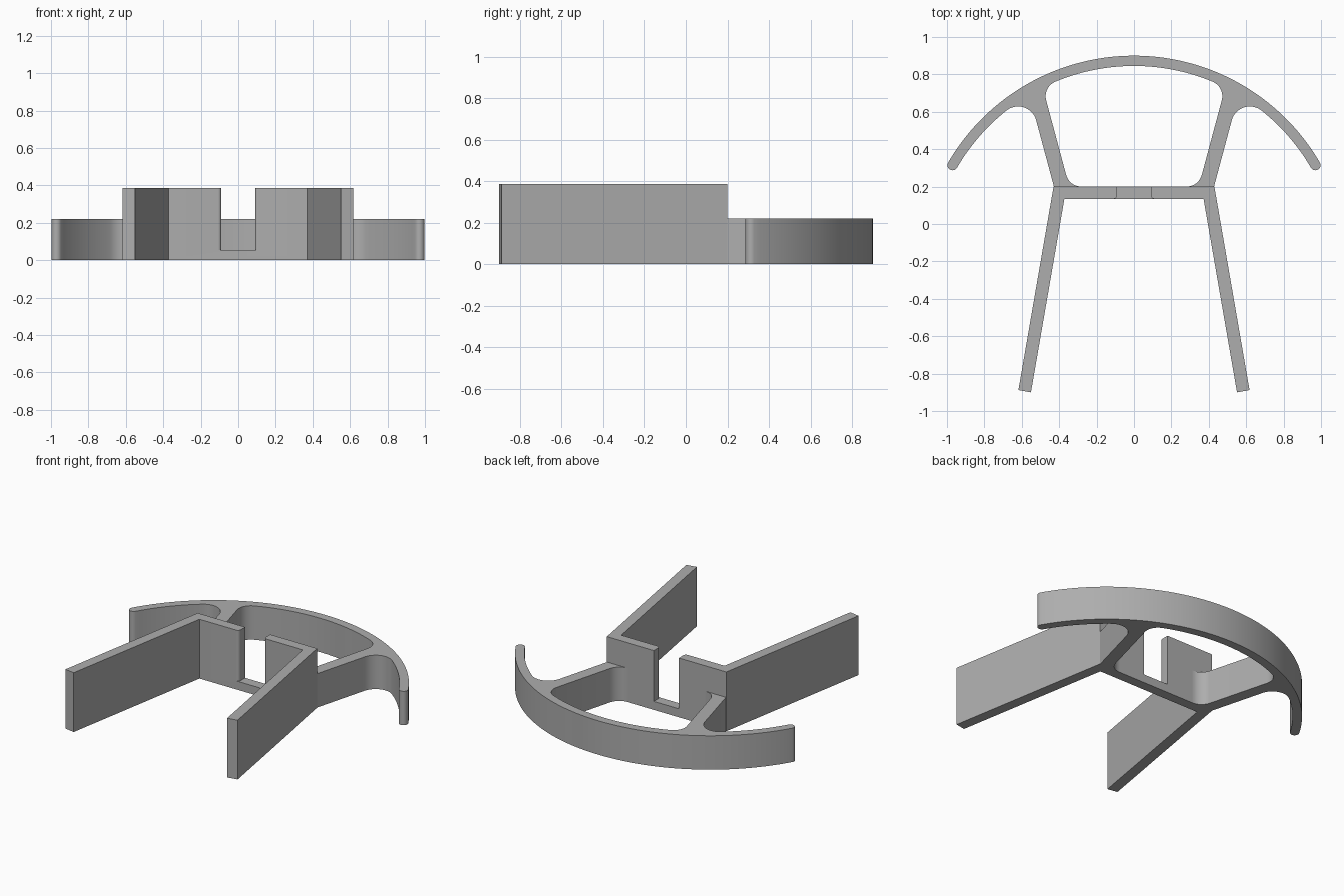
import bpy, bmesh
from math import radians, pi, sin, cos
from mathutils import Vector

cube = bpy.data.objects.get("Cube")
if cube:
    bpy.data.objects.remove(cube)

grey = bpy.data.materials.new("plain grey")
grey.use_nodes = True
grey.diffuse_color = (0.42, 0.42, 0.42, 1)
grey.node_tree.nodes["Principled BSDF"].inputs["Base Color"].default_value = grey.diffuse_color


def polar(angle):
    return Vector((cos(angle), sin(angle)))


def arc(centre, r, a0, a1, steps):
    return [centre + r * polar(a0 + (a1 - a0) * i / steps) for i in range(steps + 1)]


def prism(name, half, z0, z1):
    """Mirror a half outline across x = 0 and extrude it upwards."""
    half = [Vector(p) for p in half]
    outline = half + [Vector((-p.x, p.y)) for p in half[-2:0:-1]]
    bm = bmesh.new()
    face = bm.faces.new([bm.verts.new((p.x, p.y, z0)) for p in outline])
    top = bmesh.ops.extrude_face_region(bm, geom=[face])["geom"]
    bmesh.ops.translate(bm, vec=(0, 0, z1 - z0),
                        verts=[v for v in top if isinstance(v, bmesh.types.BMVert)])
    bmesh.ops.recalc_face_normals(bm, faces=bm.faces)
    mesh = bpy.data.meshes.new(name)
    bm.to_mesh(mesh)
    bm.free()
    mesh.materials.append(grey)
    obj = bpy.data.objects.new(name, mesh)
    bpy.context.collection.objects.link(obj)
    return obj


def activate(obj):
    bpy.ops.object.select_all(action="DESELECT")
    obj.select_set(True)
    bpy.context.view_layer.objects.active = obj


# Bow geometry: big arc with rounded tips, carried by two slanted struts
hub = Vector((0, -0.25))
r_out, r_in = 1.15, 1.095
tip = radians(30.2)
lean = radians(15)
along, across = polar(pi / 2 - lean), polar(-lean)
strut_in, strut_out = Vector((0.346, 0.2)), Vector((0.428, 0.2))


def bow_fillet(base, r, side):
    """Centre of a fillet touching a strut edge and the inside of the bow."""
    p = base + across * r * side - hub
    b = p.dot(along)
    t = -b + (b * b - p.dot(p) + (r_in - r) ** 2) ** 0.5
    centre = hub + p + along * t
    d = centre - hub
    return centre, pi / 2 - Vector((0, 1)).angle(d)


r_a, r_b = 0.085, 0.1
c_in, a_in = bow_fillet(strut_in, r_a, -1)
c_out, a_out = bow_fillet(strut_out, r_b, 1)
c_low = Vector((strut_in.x + r_a * (sin(lean) - 1) / cos(lean), 0.2 + r_a))

bow = arc(hub, r_in, pi / 2, a_in, 16)
bow += arc(c_in, r_a, a_in, -lean, 12)[1:]
bow += arc(c_low, r_a, -lean, -pi / 2, 10)
bow += [strut_out]
bow += arc(c_out, r_b, pi - lean, a_out, 14)
bow += arc(hub, r_in, a_out, tip, 14)[1:]
bow += arc(hub + polar(tip) * (r_in + r_out) / 2, (r_out - r_in) / 2, tip - pi, tip, 10)[1:]
bow += arc(hub, r_out, tip, pi / 2, 36)[1:]
bow_frame = prism("bow_frame", bow, 0, 0.22)

# Taller bracket: cross bar with two splayed legs
bracket = prism("leg_bracket", [(0, 0.135), (0.372, 0.135), (0.551, -0.9),
                                (0.618, -0.888), (0.43, 0.2), (0, 0.2)], 0, 0.385)

# Central notch with rounded front corners
r_n = 0.018
notch = [(0, 0), (0.108, 0)]
notch += arc(Vector((0.108, 0.135 + r_n)), r_n, -pi / 2, -pi, 6)
notch += [(0.09, 0.3), (0, 0.3)]
cutter = prism("notch_cutter", notch, 0.055, 0.6)
cutter.hide_render = True
cut = bracket.modifiers.new("notch", "BOOLEAN")
cut.operation = "DIFFERENCE"
cut.solver = "EXACT"
cut.object = cutter
activate(bracket)
bpy.ops.object.modifier_apply(modifier=cut.name)
bpy.data.objects.remove(cutter)

# Smooth curves, crisp corners
for obj in (bow_frame, bracket):
    activate(obj)
    bpy.ops.object.shade_smooth_by_angle(angle=radians(30))
